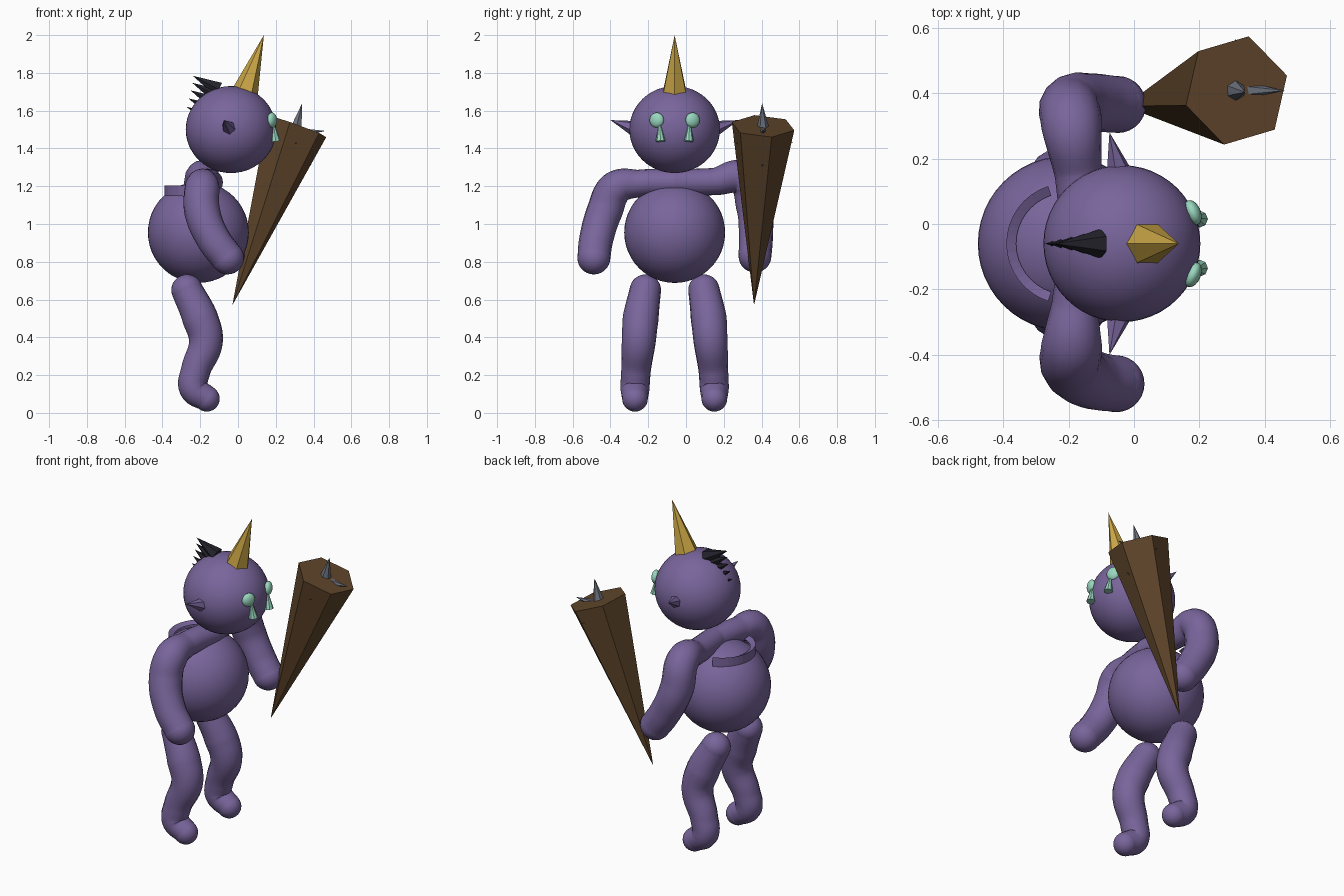
import bpy, math
from mathutils import Vector

cube = bpy.data.objects.get("Cube")
if cube:
    bpy.data.objects.remove(cube)

MID = -0.06  # the body's plane of symmetry in y


def material(name, colour):
    m = bpy.data.materials.new(name)
    m.use_nodes = True
    m.diffuse_color = (*colour, 1)
    m.node_tree.nodes["Principled BSDF"].inputs["Base Color"].default_value = (*colour, 1)
    return m


skin = material("purple skin", (0.19, 0.13, 0.33))
wood = material("brown wood", (0.115, 0.06, 0.024))
gold = material("gold horn", (0.59, 0.38, 0.06))
teal = material("pale teal", (0.32, 0.68, 0.52))
black = material("black hair", (0.017, 0.016, 0.024))
steel = material("grey steel", (0.15, 0.165, 0.2))


def finish(name, mat, smooth):
    ob = bpy.context.object
    ob.name = name
    ob.data.materials.append(mat)
    if smooth:
        bpy.ops.object.shade_smooth()
    return ob


def ball(name, centre, radius, mat, scale=(1, 1, 1), turn=0, segments=40):
    bpy.ops.mesh.primitive_uv_sphere_add(segments=segments, ring_count=segments // 2,
                                         radius=radius, location=centre, rotation=(0, 0, turn))
    bpy.context.object.scale = scale
    return finish(name, mat, True)


def spike(name, base, tip, radius, mat, sides=6, turn=0):
    """Low-poly cone from a base centre to a tip."""
    base, tip = Vector(base), Vector(tip)
    axis = tip - base
    bpy.ops.mesh.primitive_cone_add(vertices=sides, radius1=radius, depth=axis.length,
                                    location=(base + tip) / 2)
    ob = bpy.context.object
    ob.rotation_mode = "QUATERNION"
    # Tilt straight from vertical so that the corners keep their heading
    tilt = Vector((0, 0, 1)).rotation_difference(axis)
    spin = Vector((1, 0, 0)).rotation_difference(Vector((math.cos(turn), math.sin(turn), 0)))
    ob.rotation_quaternion = tilt @ spin
    return finish(name, mat, False)


def limb(name, end_name, points, radii):
    """Smooth rounded tube through the points, with balls on both ends."""
    curve = bpy.data.curves.new(name, "CURVE")
    curve.dimensions = "3D"
    curve.bevel_depth = 1
    curve.bevel_resolution = 6
    curve.resolution_u = 10
    spline = curve.splines.new("BEZIER")
    spline.bezier_points.add(len(points) - 1)
    for bp, p, r in zip(spline.bezier_points, points, radii):
        bp.co, bp.radius = p, r
        bp.handle_left_type = bp.handle_right_type = "AUTO"
    ob = bpy.data.objects.new(name, curve)
    bpy.context.collection.objects.link(ob)
    bpy.ops.object.select_all(action="DESELECT")
    ob.select_set(True)
    bpy.context.view_layer.objects.active = ob
    bpy.ops.object.convert(target="MESH")
    finish(name, skin, True)
    ball(name + "_top", points[0], radii[0], skin, segments=28)
    ball(end_name, points[-1], radii[-1], skin, segments=28)


# Body and head
ball("body", (-0.21, MID, 0.955), 0.267, skin, segments=48)
ball("head", (-0.037, MID, 1.5), 0.235, skin, (1.02, 1.02, 0.98), segments=48)

# Legs, ears, eyes and tears, one per side
for side, s in (("left", 1), ("right", -1)):
    leg = [(-0.27, 0.155, 0.65), (-0.2, 0.18, 0.5), (-0.17, 0.19, 0.38),
           (-0.225, 0.205, 0.22), (-0.235, 0.21, 0.13), (-0.165, 0.21, 0.075)]
    limb(side + "_leg", side + "_foot", [(x, MID + s * y, z) for x, y, z in leg],
         [0.083, 0.095, 0.09, 0.078, 0.077, 0.068])
    spike(side + "_ear", (-0.045, MID + s * 0.21, 1.505), (-0.075, MID + s * 0.34, 1.55),
          0.043, skin)
    ball(side + "_eye", (0.18, MID + s * 0.095, 1.55), 0.04, teal, (0.6, 1, 1),
         s * 0.4, segments=20)
    spike(side + "_tear", (0.2, MID + s * 0.075, 1.438), (0.185, MID + s * 0.08, 1.55),
          0.026, teal, sides=8)

# Arms: the right hangs, the left holds the club
limb("right_arm", "right_hand",
     [(-0.15, MID, 1.22), (-0.18, -0.25, 1.215), (-0.19, -0.37, 1.19), (-0.19, -0.43, 1.07),
      (-0.13, -0.475, 0.92), (-0.055, -0.488, 0.82)],
     [0.07, 0.072, 0.093, 0.095, 0.09, 0.087])
limb("left_arm", "left_hand",
     [(-0.15, MID, 1.22), (-0.17, 0.15, 1.225), (-0.19, 0.3, 1.24), (-0.19, 0.36, 1.09),
      (-0.12, 0.37, 0.93), (-0.05, 0.365, 0.83)],
     [0.07, 0.072, 0.093, 0.095, 0.09, 0.087])

# Collar: a low open rim round the back of the shoulders
verts, faces = [], []
steps = 16
for i in range(steps + 1):
    a = math.pi * (0.6 + 0.8 * i / steps)
    for r, z in ((0.185, 1.13), (0.185, 1.205), (0.155, 1.19)):
        verts.append((-0.205 + r * math.cos(a), MID + r * math.sin(a), z))
for i in range(steps):
    for k in (0, 1):
        n = 3 * i + k
        faces.append((n, n + 1, n + 4, n + 3))
mesh = bpy.data.meshes.new("collar")
mesh.from_pydata(verts, [], faces)
mesh.materials.append(skin)
bpy.context.collection.objects.link(bpy.data.objects.new("collar", mesh))

# Horn
spike("horn", (0.032, MID, 1.68), (0.137, MID, 2.0), 0.074, gold, turn=math.pi / 6)

# Hair: a crest of shrinking spikes down the back of the head
for i in range(5):
    a = math.radians(107 + 11.5 * i)
    out = Vector((math.cos(a), 0, math.sin(a)))
    size = 0.15 * 0.72 ** i
    base = Vector((-0.037, MID, 1.5)) + out * 0.222
    spike(f"hair_{i + 1}", base, base + Vector((-0.8, 0, 0.42)) * size * 1.15,
          0.3 * size, black)

# Club with studs
head = Vector((0.313, 0.408, 1.518))
spike("club", head, (-0.03, 0.36, 0.57), 0.171, wood, turn=math.pi / 2)
spike("top_stud", head - Vector((0.01, 0, 0.03)), (0.34, 0.403, 1.64), 0.038, steel)
spike("front_stud", (0.345, 0.408, 1.485), (0.462, 0.408, 1.493), 0.024, steel)
spike("lower_stud", (0.3, 0.404, 1.3), (0.393, 0.404, 1.315), 0.022, steel)
spike("left_stud", (0.29, 0.45, 1.42), (0.31, 0.567, 1.43), 0.022, steel)
spike("right_stud", (0.29, 0.37, 1.42), (0.31, 0.25, 1.43), 0.022, steel)
